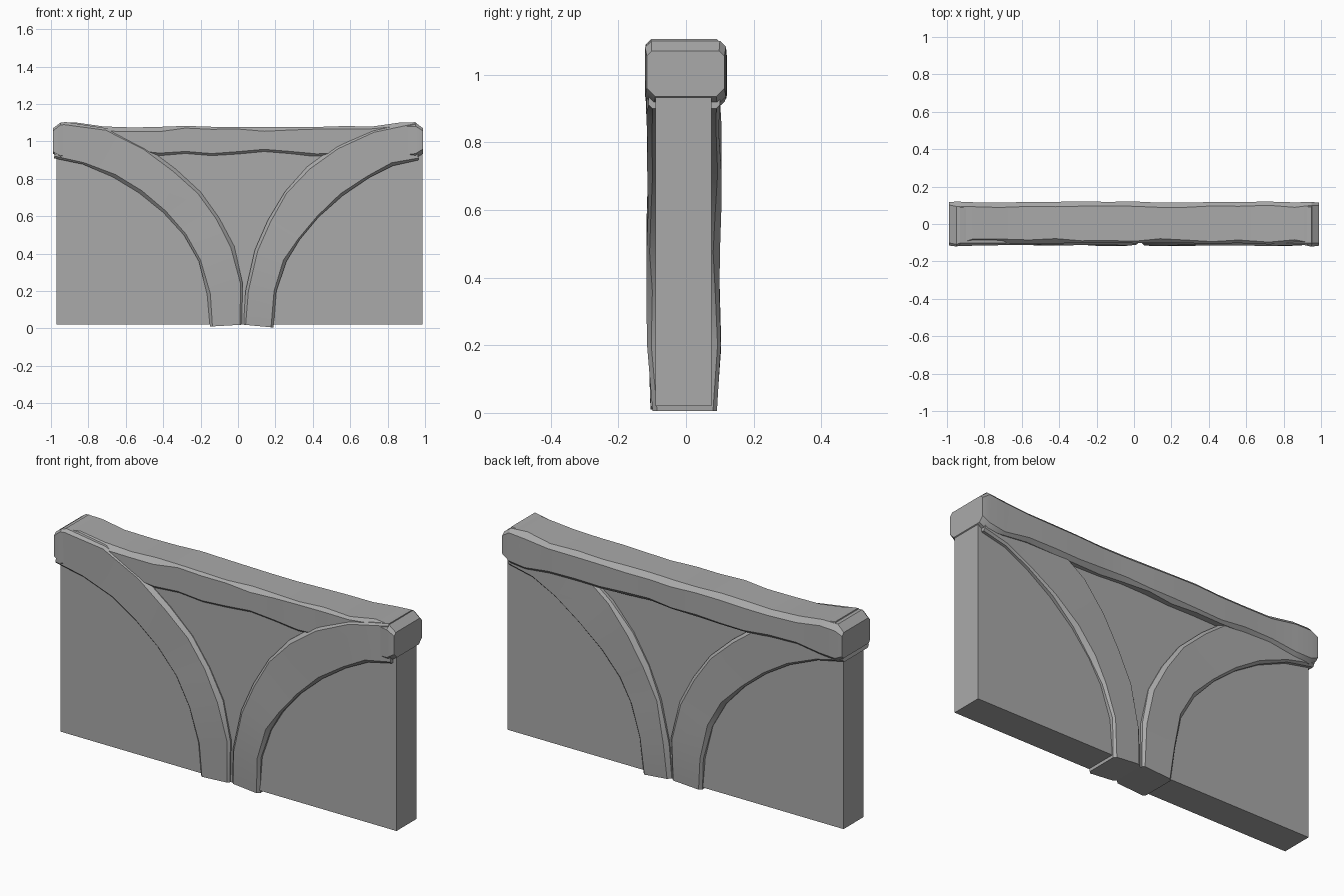
import bpy, bmesh, math, random
from mathutils import Vector

random.seed(4)
if "Cube" in bpy.data.objects:
    bpy.data.objects.remove(bpy.data.objects["Cube"], do_unlink=True)

grey = bpy.data.materials.new("plain grey")
grey.use_nodes = True
colour = (0.4, 0.4, 0.4, 1)
grey.diffuse_color = colour
grey.node_tree.nodes["Principled BSDF"].inputs["Base Color"].default_value = colour


def finish(name, bm, smooth=True):
    bmesh.ops.recalc_face_normals(bm, faces=bm.faces)
    mesh = bpy.data.meshes.new(name)
    bm.to_mesh(mesh)
    bm.free()
    mesh.materials.append(grey)
    obj = bpy.data.objects.new(name, mesh)
    bpy.context.collection.objects.link(obj)
    if smooth:
        bpy.ops.object.select_all(action='DESELECT')
        obj.select_set(True)
        bpy.context.view_layer.objects.active = obj
        bpy.ops.object.shade_smooth_by_angle(angle=math.radians(32))
    return obj


def timber(name, stations, chamfer=0.014, rough=0.004):
    """Loft a chamfered section; each station is edge a, edge b (x, z), front, back."""
    bm = bmesh.new()
    rings = []
    for a, b, front, back in stations:
        a, b = Vector((a[0], 0, a[1])), Vector((b[0], 0, b[1]))
        d = (b - a).normalized()
        f, k = front + random.uniform(-rough, rough), back + random.uniform(-rough, rough)
        c = [chamfer * random.uniform(0.6, 1.5) for _ in range(4)]
        section = [(a + d * c[0], f), (b - d * c[1], f), (b, f + c[1]), (b, k - c[2]),
                   (b - d * c[2], k), (a + d * c[3], k), (a, k - c[3]), (a, f + c[0])]
        rings.append([bm.verts.new((p.x, y, p.z)) for p, y in section])
    for r, s in zip(rings, rings[1:]):
        for i in range(8):
            j = (i + 1) % 8
            bm.faces.new((r[i], r[j], s[j], s[i]))
    bm.faces.new(rings[0])
    bm.faces.new(rings[-1])
    return finish(name, bm)


# Infill panel
bm = bmesh.new()
bmesh.ops.create_cube(bm, size=1)
for v in bm.verts:
    v.co = (0.008 + v.co.x * 1.955, -0.0075 + v.co.y * 0.165, 0.51 + v.co.z * 0.98)
finish("infill_panel", bm, smooth=False)

# Curved braces: matching points along the lower and the upper edge
right_low = [(-.15, .01), (-.165, .18), (-.21, .36), (-.29, .5), (-.4, .62),
             (-.53, .725), (-.67, .81), (-.83, .878), (-.985, .91)]
right_high = [(.02, .02), (.025, .24), (-.02, .44), (-.1, .59), (-.2, .73),
              (-.33, .85), (-.49, .97), (-.7, 1.07), (-.93, 1.105)]
left_low = [(.19, .005), (.205, .2), (.26, .36), (.33, .475), (.43, .595),
            (.56, .71), (.7, .805), (.83, .87), (.965, .9)]
left_high = [(.03, .02), (.04, .2), (.09, .42), (.16, .58), (.25, .73),
             (.37, .865), (.52, .975), (.72, 1.06), (.95, 1.105)]
for name, low, high in (("right_brace", right_low, right_high),
                        ("left_brace", left_low, left_high)):
    last = len(low) - 1
    timber(name, [(a, b, -0.103 if i == 0 else -0.114, 0.094 if i == 0 else 0.101)
                  for i, (a, b) in enumerate(zip(low, high))])

# Top beam: slightly uneven, flaring into swollen ends
half = [(.99, .935, 1.07), (.95, .91, 1.1), (.86, .91, 1.1), (.72, .925, 1.08)]
spans = [(-x, lo, hi) for x, lo, hi in half]
for i in range(9):
    spans.append((-0.56 + i * 0.14, 0.928 + random.uniform(-.006, .006),
                  1.078 + random.uniform(-.005, .005)))
spans += half[::-1]
timber("top_beam", [((x, lo), (x, hi), -0.118 if abs(x) > .9 else -0.105, 0.117)
                    for x, lo, hi in spans], chamfer=0.018)
